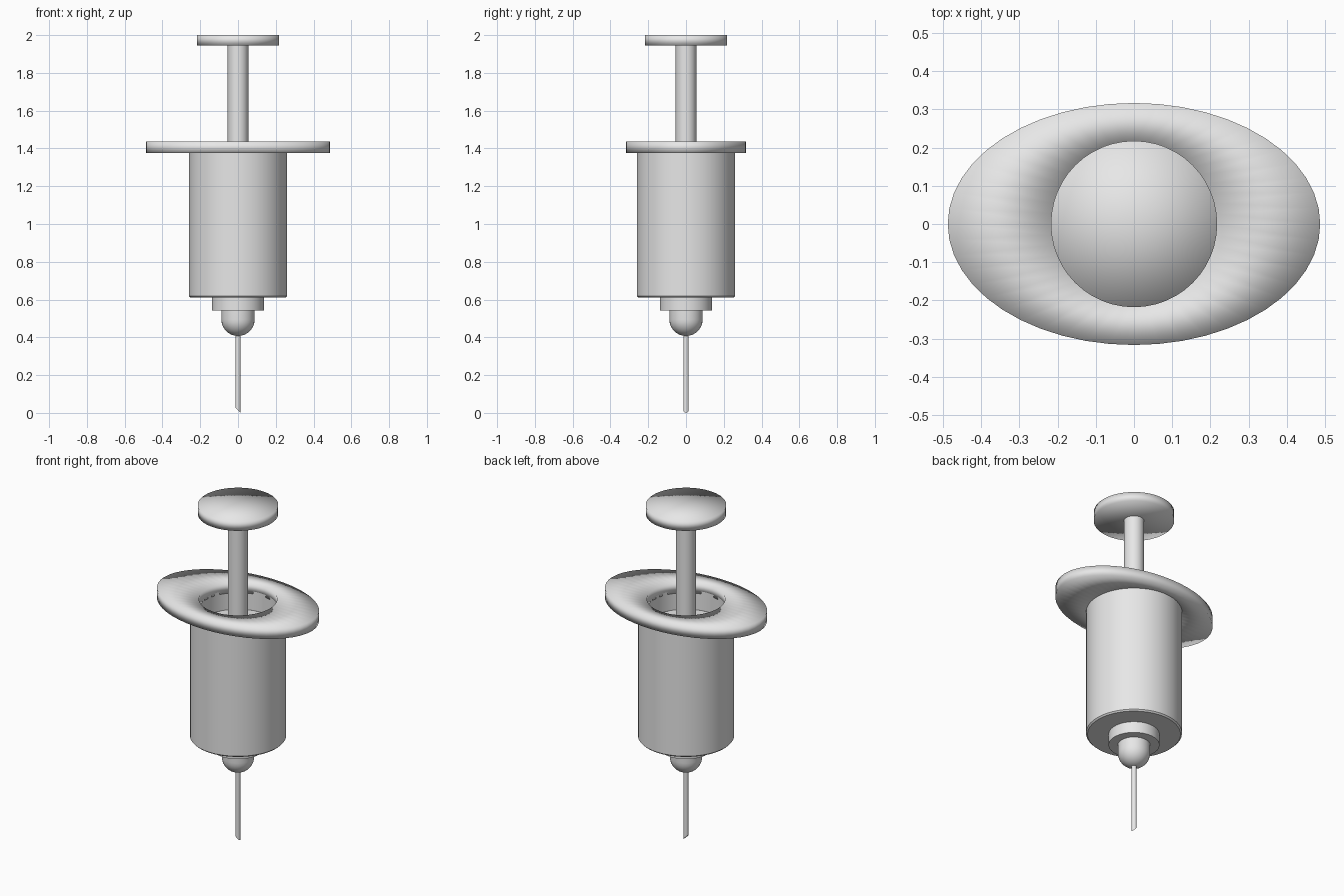
import bpy, bmesh
from math import sin, cos, pi, radians

cube = bpy.data.objects.get("Cube")
if cube:
    bpy.data.objects.remove(cube)

grey = bpy.data.materials.new("light_grey")
grey.use_nodes = True
grey.diffuse_color = (0.8, 0.8, 0.8, 1)
grey.node_tree.nodes["Principled BSDF"].inputs["Base Color"].default_value = (0.8, 0.8, 0.8, 1)


def lathe(name, profile, segments=48, closed=False, angle=40):
    """Spin (x radius, y radius, z) points about z; a zero radius makes a pole."""
    bm = bmesh.new()
    rings = []
    for rx, ry, z in profile:
        if rx == 0:
            rings.append([bm.verts.new((0, 0, z))] * segments)
        else:
            rings.append([bm.verts.new((rx * cos(2 * pi * i / segments),
                                        ry * sin(2 * pi * i / segments), z))
                          for i in range(segments)])
    pairs = list(zip(rings, rings[1:]))
    if closed:
        pairs.append((rings[-1], rings[0]))
    for a, b in pairs:
        for i in range(segments):
            j = (i + 1) % segments
            corners = list(dict.fromkeys((a[i], a[j], b[j], b[i])))
            bm.faces.new(corners)
    bmesh.ops.recalc_face_normals(bm, faces=bm.faces)
    mesh = bpy.data.meshes.new(name)
    bm.to_mesh(mesh)
    bm.free()
    mesh.materials.append(grey)
    obj = bpy.data.objects.new(name, mesh)
    bpy.context.collection.objects.link(obj)
    bpy.ops.object.select_all(action='DESELECT')
    obj.select_set(True)
    bpy.context.view_layer.objects.active = obj
    if angle:
        bpy.ops.object.shade_smooth_by_angle(angle=radians(angle))
    else:
        bpy.ops.object.shade_smooth()
    return obj


def disc(name, radius, bottom, top, segments=48, angle=40):
    return lathe(name, [(0, 0, bottom), (radius, radius, bottom),
                        (radius, radius, top), (0, 0, top)], segments, angle=angle)


# Hollow barrel, open at the top
barrel = [(0, 0.61), (0.252, 0.61), (0.26, 0.618), (0.26, 1.39),
          (0.212, 1.39), (0.212, 0.66), (0, 0.66)]
lathe("barrel", [(r, r, z) for r, z in barrel])

# Oval finger flange with a round opening, softly shaded all over
lathe("finger_flange", [(0.212, 0.212, 1.375), (0.488, 0.317, 1.375),
                        (0.488, 0.317, 1.437), (0.212, 0.212, 1.437)],
      closed=True, angle=0)

# Plunger
disc("plunger_piston", 0.205, 1.2, 1.28)
disc("plunger_rod", 0.055, 1.27, 1.96, 32)
disc("thumb_rest", 0.218, 1.945, 2.0, angle=0)

# Nozzle collar and rounded needle hub
disc("nozzle_collar", 0.138, 0.543, 0.615)
dome = [(0.088 * cos(a), 0.495 - 0.088 * sin(a))
        for a in (pi / 2 * k / 8 for k in range(8))]
hub = [(0, 0.56), (0.088, 0.56)] + dome + [(0, 0.407)]
lathe("needle_hub", [(r, r, z) for r, z in hub], 32)

# Needle with a slanted tip
needle = disc("needle", 0.014, 0, 0.43, 16)
for v in needle.data.vertices:
    if v.co.z < 0.1:
        v.co.z = 0.014 - v.co.x
